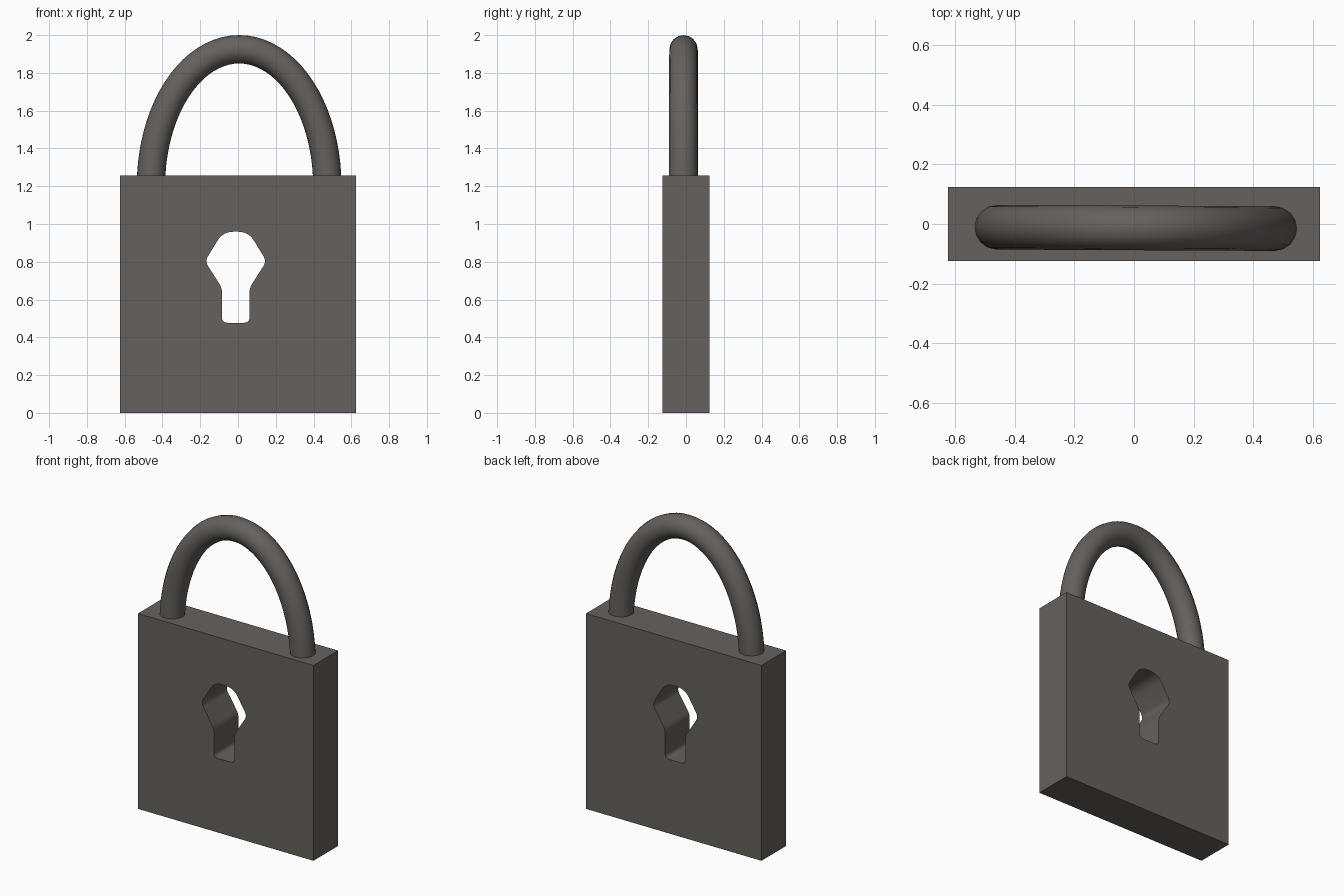
import bpy, math

if "Cube" in bpy.data.objects:
    bpy.data.objects.remove(bpy.data.objects["Cube"])

metal = bpy.data.materials.new("dark_warm_grey")
metal.diffuse_color = (0.13, 0.12, 0.11, 1)
metal.use_nodes = True
metal.node_tree.nodes["Principled BSDF"].inputs["Base Color"].default_value = metal.diffuse_color


def finish(name, curve):
    """Turn a curve into a smooth-shaded mesh object."""
    curve.materials.append(metal)
    ob = bpy.data.objects.new(name, curve)
    bpy.context.collection.objects.link(ob)
    bpy.ops.object.select_all(action='DESELECT')
    ob.select_set(True)
    bpy.context.view_layer.objects.active = ob
    if curve.dimensions == '2D':
        ob.rotation_euler.x = math.pi / 2
    bpy.ops.object.convert(target='MESH')
    ob = bpy.context.view_layer.objects.active
    bpy.ops.object.transform_apply(location=False, rotation=True, scale=False)
    bpy.ops.object.shade_smooth_by_angle(angle=math.radians(35))
    return ob


def add_spline(curve, pts, cyclic):
    s = curve.splines.new('POLY')
    s.points.add(len(pts) - 1)
    for p, co in zip(s.points, pts):
        p.co = (*co, 1)
    s.use_cyclic_u = cyclic


def rounded(corners, steps=5):
    """Round each (x, z, cut length) corner with a quadratic arc."""
    out = []
    n = len(corners)
    for i, (x, z, r) in enumerate(corners):
        ends = []
        for ox, oz, _ in (corners[i - 1], corners[(i + 1) % n]):
            d = math.hypot(ox - x, oz - z)
            ends.append((x + (ox - x) * r / d, z + (oz - z) * r / d))
        (ax, az), (bx, bz) = ends
        for k in range(steps + 1):
            t = k / steps
            u = 1 - t
            out.append((u*u*ax + 2*u*t*x + t*t*bx,
                        u*u*az + 2*u*t*z + t*t*bz, 0))
    return out


# Body: square plate with the keyhole cut right through
body = bpy.data.curves.new("body", 'CURVE')
body.dimensions = '2D'
body.fill_mode = 'BOTH'
body.extrude = 0.125
add_spline(body, [(-0.625, 0, 0), (0.625, 0, 0), (0.625, 1.257, 0), (-0.625, 1.257, 0)], True)
half = [(0.068, 0.959, 0.055), (0.163, 0.803, 0.03), (0.073, 0.662, 0.025), (0.073, 0.477, 0.03)]
cx = -0.012
hole = [(cx + x, z, r) for x, z, r in half] + [(cx - x, z, r) for x, z, r in reversed(half)]
add_spline(body, rounded(hole), True)
finish("body", body)

# Shackle: round bar following half an ellipse, feet sunk into the body
shackle = bpy.data.curves.new("shackle", 'CURVE')
shackle.dimensions = '3D'
shackle.bevel_depth = 0.075
shackle.bevel_resolution = 6
shackle.use_fill_caps = True
arc = []
for i in range(41):
    a = math.pi * i / 40
    x = 0.467 * math.cos(a)
    arc.append((0.006 + x, -0.013 - 0.005 * x, 1.2 + 0.725 * math.sin(a)))
add_spline(shackle, arc, False)
finish("shackle", shackle)
